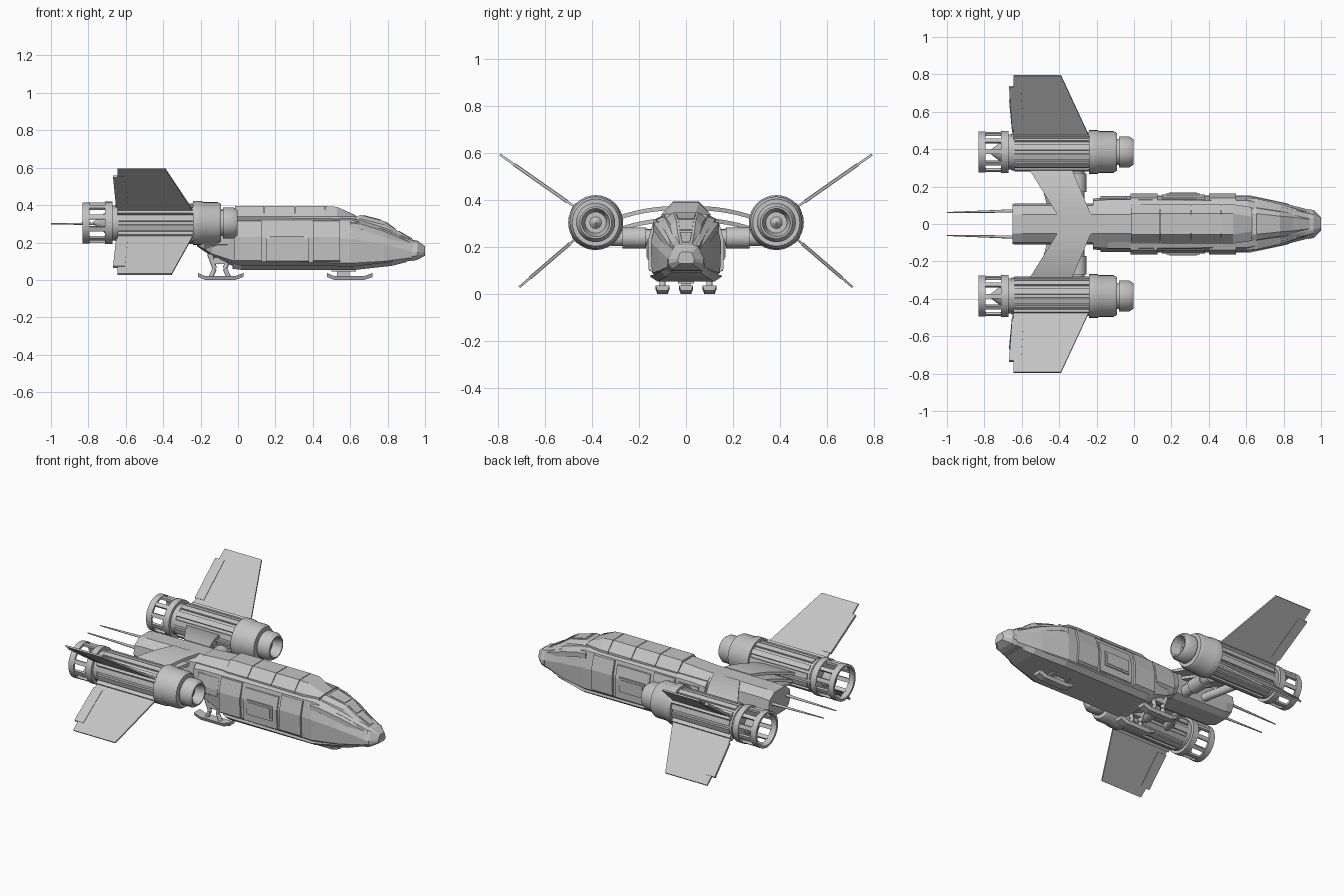
import bpy, bmesh
from math import cos, sin, pi, tau
from mathutils import Vector

cube = bpy.data.objects.get("Cube")
if cube:
    bpy.data.objects.remove(cube)

grey = bpy.data.materials.new("hull_grey")
grey.use_nodes = True
tone = (0.55, 0.55, 0.55, 1)
grey.diffuse_color = tone
grey.node_tree.nodes["Principled BSDF"].inputs["Base Color"].default_value = tone

EY, EZ = 0.385, 0.305      # engine axis


def loft(name, rings, mirror=False, closed=False, smooth=False):
    """Skin a list of equal-length point rings, capping the ends."""
    bm = bmesh.new()
    vs = [[bm.verts.new(p) for p in r] for r in rings]
    n = len(vs[0])
    pairs = list(zip(vs, vs[1:])) + ([(vs[-1], vs[0])] if closed else [])
    for a, b in pairs:
        for i in range(n):
            j = (i + 1) % n
            bm.faces.new((a[i], a[j], b[j], b[i]))
    if not closed:
        bm.faces.new(vs[0])
        bm.faces.new(vs[-1])
    bmesh.ops.remove_doubles(bm, verts=bm.verts, dist=1e-5)
    bmesh.ops.recalc_face_normals(bm, faces=bm.faces)
    me = bpy.data.meshes.new(name)
    bm.to_mesh(me)
    bm.free()
    me.materials.append(grey)
    ob = bpy.data.objects.new(name, me)
    bpy.context.collection.objects.link(ob)
    if smooth:
        bpy.ops.object.select_all(action='DESELECT')
        ob.select_set(True)
        bpy.context.view_layer.objects.active = ob
        bpy.ops.object.shade_smooth_by_angle(angle=0.6)
    if mirror:
        m = ob.modifiers.new("mirror", 'MIRROR')
        m.use_axis = (False, True, False)
    return ob


def body(name, sections):
    """Loft along x; each section is x and its +y half outline, bottom to top."""
    return loft(name, [[(x, y, z) for y, z in h] + [(x, -y, z) for y, z in reversed(h)]
                       for x, h in sections])


def box(name, x, y, z, mirror=False):
    return loft(name, [[(a, y[0], z[0]), (a, y[1], z[0]), (a, y[1], z[1]), (a, y[0], z[1])]
                       for a in x], mirror)


def panel(name, x0, x1, outline, mirror=True):
    return loft(name, [[(x, y, z) for y, z in outline] for x in (x0, x1)], mirror)


def lathe(name, profile, closed=False, n=32):
    """Turn an (x, radius) profile about the engine axis."""
    return loft(name, [[(x, EY + r * cos(tau * i / n), EZ + r * sin(tau * i / n))
                        for i in range(n)] for x, r in profile], True, closed, True)


def tube(name, a, b, r0, r1, mirror=True, n=12):
    a, b = Vector(a), Vector(b)
    q = (b - a).to_track_quat('Z', 'Y')
    return loft(name, [[p + q @ Vector((r * cos(tau * i / n), r * sin(tau * i / n), 0))
                        for i in range(n)] for p, r in ((a, r0), (b, r1))], mirror, smooth=True)


# Hull from the raked tail end to the nose
body("hull", [
    (-0.22, [(.08, .18), (.11, .19), (.135, .23), (.125, .31), (.1, .335)]),
    (-0.14, [(.09, .125), (.125, .14), (.145, .21), (.13, .32), (.1, .335)]),
    (-0.02, [(.11, .07), (.145, .1), (.15, .23), (.13, .32), (.1, .335)]),
    (0.61, [(.11, .065), (.145, .09), (.15, .22), (.125, .32), (.09, .33)]),
    (0.78, [(.09, .08), (.115, .1), (.117, .19), (.09, .27), (.06, .28)]),
    (0.94, [(.06, .105), (.072, .12), (.075, .15), (.055, .205), (.035, .212)])])
body("nose_cap", [
    (0.93, [(.06, .1), (.08, .125), (.08, .15), (.055, .205), (.035, .215)]),
    (0.96, [(.055, .108), (.075, .13), (.075, .15), (.05, .203), (.03, .21)]),
    (1.0, [(.025, .13), (.035, .14), (.035, .15), (.025, .175), (.02, .18)])])
body("keel", [(-0.03, [(.1, .06), (.12, .085)]), (0.02, [(.12, .053), (.153, .08)]),
              (0.62, [(.12, .053), (.153, .075)]), (0.82, [(.085, .075), (.11, .098)]),
              (0.9, [(.06, .095), (.07, .11)])])

# Segmented dorsal spine and the tail boom
spine = lambda top, w: [(w, .32), (w, .34), (w - .05, top)]
for i, (a, b) in enumerate(((-0.015, .138), (.142, .303), (.307, .465))):
    body(f"spine_segment_{i + 1}", [(a, spine(.395, .105)), (b, spine(.395, .105))])
body("spine_core", [(-0.22, spine(.37, .1)), (0, spine(.385, .1)), (.47, spine(.39, .1))])
body("spine_fairing", [(.469, spine(.395, .105)), (.53, spine(.39, .105)), (.63, spine(.345, .09))])
body("tail_boom", [
    (-.65, [(.05, .215), (.09, .235), (.108, .28), (.1, .33), (.05, .365)]),
    (-.6, [(.06, .2), (.095, .22), (.11, .27), (.1, .335), (.05, .37)]),
    (-.2, [(.06, .19), (.095, .21), (.11, .27), (.1, .335), (.05, .372)])])

# Cockpit canopy with window plates and frames
canopy = [(.61, .085, .06, .33), (.655, .085, .055, .347), (.78, .065, .042, .315),
          (.85, .055, .036, .265), (.94, .04, .025, .213)]
body("canopy", [(x, [(w + .012, z - .07), (w, z - .02), (t, z)]) for x, w, t, z in canopy])
for i, (a, b) in enumerate(zip(canopy[1:], canopy[2:])):
    ring = []
    for f in (.12, .88):
        x, w, t, z = (p + (q - p) * f for p, q in zip(a, b))
        s = t - .01
        ring.append([(x, -s, z - .004), (x, s, z - .004), (x, s, z + .004), (x, -s, z + .004)])
    loft(f"window_plate_{i + 1}", ring)
loft("cheek_fairing", [[(x, y, z - .03), (x, y + w, z - .05), (x, y + w, z - .02), (x, y, z)]
                       for x, y, w, z in ((.6, .09, .05, .325), (.66, .085, .05, .318),
                                          (.78, .068, .04, .28), (.92, .045, .02, .22))], True)

# Raised hull side panels and the door
side = [(.13, .085), (.16, .105), (.162, .23), (.138, .315), (.12, .32)]
panel("rear_side_panel", -.02, .125, side)
panel("front_side_panel", .4, .545, side)
panel("door_frame", .15, .38, [(.13, .09), (.158, .1), (.159, .22), (.14, .295), (.12, .3)])
box("door_window", (.175, .35), (.15, .165), (.145, .235), True)
box("door_window_pane", (.187, .338), (.15, .168), (.157, .223), True)
panel("rear_quarter_panel", -.18, -.04, [(.12, .16), (.149, .19), (.15, .23), (.136, .3), (.1, .31)])

# Engine pods
lathe("engine_body", [(-.78, .0001), (-.71, .055), (-.71, .113), (-.672, .113), (-.672, .094),
                      (-.24, .094), (-.24, .117), (-.195, .117), (-.185, .111), (-.11, .111),
                      (-.09, .1), (-.09, .07), (-.08, .07), (-.08, .083), (-.025, .083),
                      (-.003, .068), (-.003, .06), (-.06, .045), (-.06, .025), (-.035, .0001)])
lathe("exhaust_ring", [(-.832, .11), (-.795, .11), (-.795, .096), (-.832, .096)], True)
lathe("body_band", [(-.655, .098), (-.64, .098), (-.64, .09), (-.655, .09)], True)


def radial_bar(name, angle, x, r, half):
    """Bar lying along the engine at a given angle round it."""
    c, s = cos(angle), sin(angle)
    pts = [(r[0], -half), (r[1], -half), (r[1], half), (r[0], half)]
    loft(name, [[(a, EY + u * c - v * s, EZ + u * s + v * c) for u, v in pts] for a in x], True)


for i in range(10):
    radial_bar(f"exhaust_strut_{i + 1}", tau * (i + .5) / 10, (-.8, -.705), (.094, .108), .012)
for i in range(12):
    radial_bar(f"engine_rib_{i + 1}", tau * (i + .5) / 12, (-.64, -.24), (.085, .103), .016)
radial_bar("upper_wing_root", .62, (-.645, -.235), (.08, .118), .018)
radial_bar("lower_wing_root", -.7, (-.645, -.235), (.08, .118), .018)


# Four wings with trailing flaps
def plate(name, root, tip, xr, xt, thick):
    root, tip = Vector((0, *root)), Vector((0, *tip))
    n = (tip - root).cross(Vector((1, 0, 0))).normalized() * thick
    loft(name, [[p + n + Vector((x[0], 0, 0)), p + n + Vector((x[1], 0, 0)),
                 p - n + Vector((x[1], 0, 0)), p - n + Vector((x[0], 0, 0))]
                for p, x in ((root, xr), (tip, xt))], True)


for level, root, tip, tip_x in (("upper", (.46, .362), (.793, .595), -.39),
                                ("lower", (.46, .245), (.71, .03), -.355)):
    plate(level + "_wing", root, tip, (-.645, -.235), (-.645, tip_x), .005)
    at = lambda f: [p + (q - p) * f for p, q in zip(root, tip)]
    plate(level + "_flap", at(.14), at(.82), (-.652, -.59), (-.668, -.605), .0075)

# Arched pylons, each two swept slabs over a cross tube
for level, drop, wide in (("upper", 0, 1), ("lower", .05, .85)):
    rings = []
    for i in range(7):
        t = i / 6
        y, z, xc = .05 + .25 * t, .375 - drop - .045 * t * t, -.32 - .13 * t
        h = (.09 + .025 * t) * wide
        rings.append([(xc - h, y, z - .018), (xc + h, y, z - .018), (xc + h, y, z), (xc - h, y, z)])
    loft(level + "_pylon", rings, True)
tube("pylon_tube", (-.3, .07, .24), (-.3, .32, .24), .035, .035)
tube("pylon_sleeve", (-.3, .17, .24), (-.3, .27, .24), .045, .045)
tube("pylon_rear_tube", (-.43, .07, .25), (-.5, .32, .26), .025, .025)

# Tail guns
tube("tail_gun", (-.64, .07, .3), (-1, .061, .3), .009, .003)


# Landing skids
def skid(name, x, y, mirror):
    path = [(0, .025), (.04, .009), (.2, .009), (.245, .025)]
    loft(name, [[(x + a, y - .03, z + .012), (x + a, y - .022, z - .009), (x + a, y + .022, z - .009),
                 (x + a, y + .03, z + .012)] for a, z in path], mirror)


skid("rear_skid", -.215, .1, True)
skid("front_skid", .475, 0, False)
for i, (a, m, b) in enumerate(((-.145, -.125, -.15), (-.05, -.07, -.04))):
    tube(f"rear_leg_lower_{i + 1}", (a, .1, .015), (m, .1, .06), .012, .012)
    tube(f"rear_leg_upper_{i + 1}", (m, .1, .06), (b, .1, .14), .012, .016)
box("rear_leg_brace", (-.13, -.065), (.085, .115), (.085, .12), True)
box("front_leg", (.53, .595), (-.02, .02), (.012, .07))
box("front_leg_mount", (.5, .63), (-.035, .035), (.045, .07))
